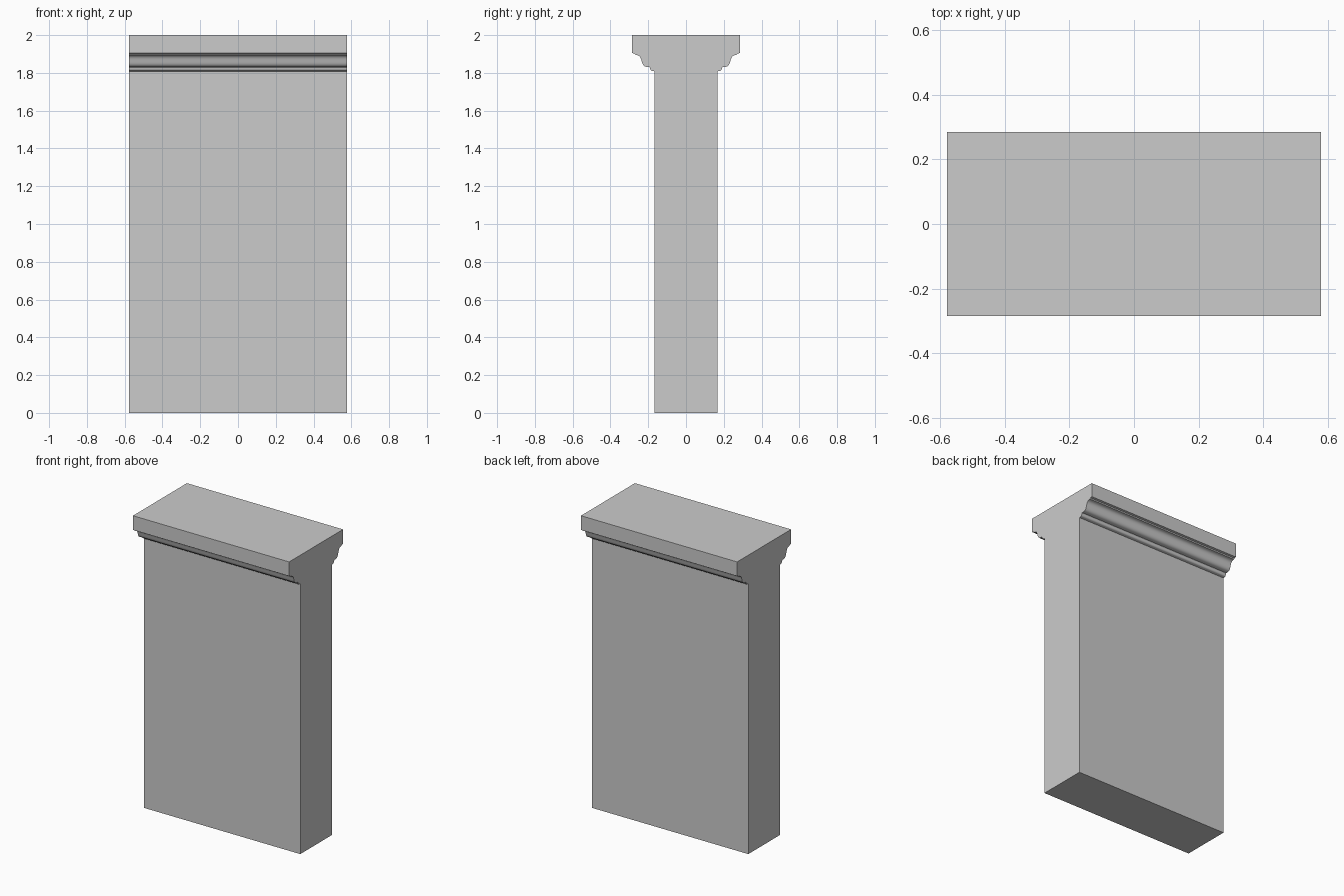
import bpy, bmesh, math

if "Cube" in bpy.data.objects:
    bpy.data.objects.remove(bpy.data.objects["Cube"])

HALF_LEN = 0.578
HALF_BODY = 0.167
HALF_CAP = 0.285

# Half profile (y, z) from the foot up to the top slab
half = [(HALF_BODY, 0.0), (HALF_BODY, 1.808), (0.178, 1.81)]

# Small quarter-round bead under the moulding
for i in range(1, 5):
    a = math.radians(90 * i / 4)
    half.append((0.178 + 0.012 * math.sin(a), 1.826 - 0.016 * math.cos(a)))
half.append((0.194, 1.831))

# S-shaped moulding: flat at both ends, steep in the middle
STEPS = 16
for i in range(STEPS + 1):
    t = i / STEPS
    y = 0.202 + 0.066 * (t - 0.6 * math.sin(2 * math.pi * t) / (2 * math.pi) * -1)
    z = 1.831 + 0.064 * (t * t * (3 - 2 * t))
    # pull the middle of the curve towards vertical
    y = 0.202 + 0.066 * (0.5 + 0.5 * (2 * t - 1) ** 3 * 0.6 + 0.2 * (2 * t - 1))
    half.append((y, z))

# Fillet and top slab
half += [(0.272, 1.902), (HALF_CAP, 1.905), (HALF_CAP, 2.0)]


def extrude_profile(name, half_profile, half_len):
    """Mirror a half profile across y and extrude it along x."""
    outline = half_profile + [(-y, z) for y, z in reversed(half_profile)]
    bm = bmesh.new()
    face = bm.faces.new([bm.verts.new((-half_len, y, z)) for y, z in outline])
    res = bmesh.ops.extrude_face_region(bm, geom=[face], use_keep_orig=True)
    verts = [v for v in res["geom"] if isinstance(v, bmesh.types.BMVert)]
    bmesh.ops.translate(bm, verts=verts, vec=(2 * half_len, 0, 0))
    bmesh.ops.recalc_face_normals(bm, faces=bm.faces)
    mesh = bpy.data.meshes.new(name)
    bm.to_mesh(mesh)
    bm.free()
    obj = bpy.data.objects.new(name, mesh)
    bpy.context.collection.objects.link(obj)
    return obj


# Wall pier with moulded coping
pier = extrude_profile("moulded_wall_pier", half, HALF_LEN)
bpy.context.view_layer.objects.active = pier
pier.select_set(True)
bpy.ops.object.shade_smooth_by_angle(angle=math.radians(30))
